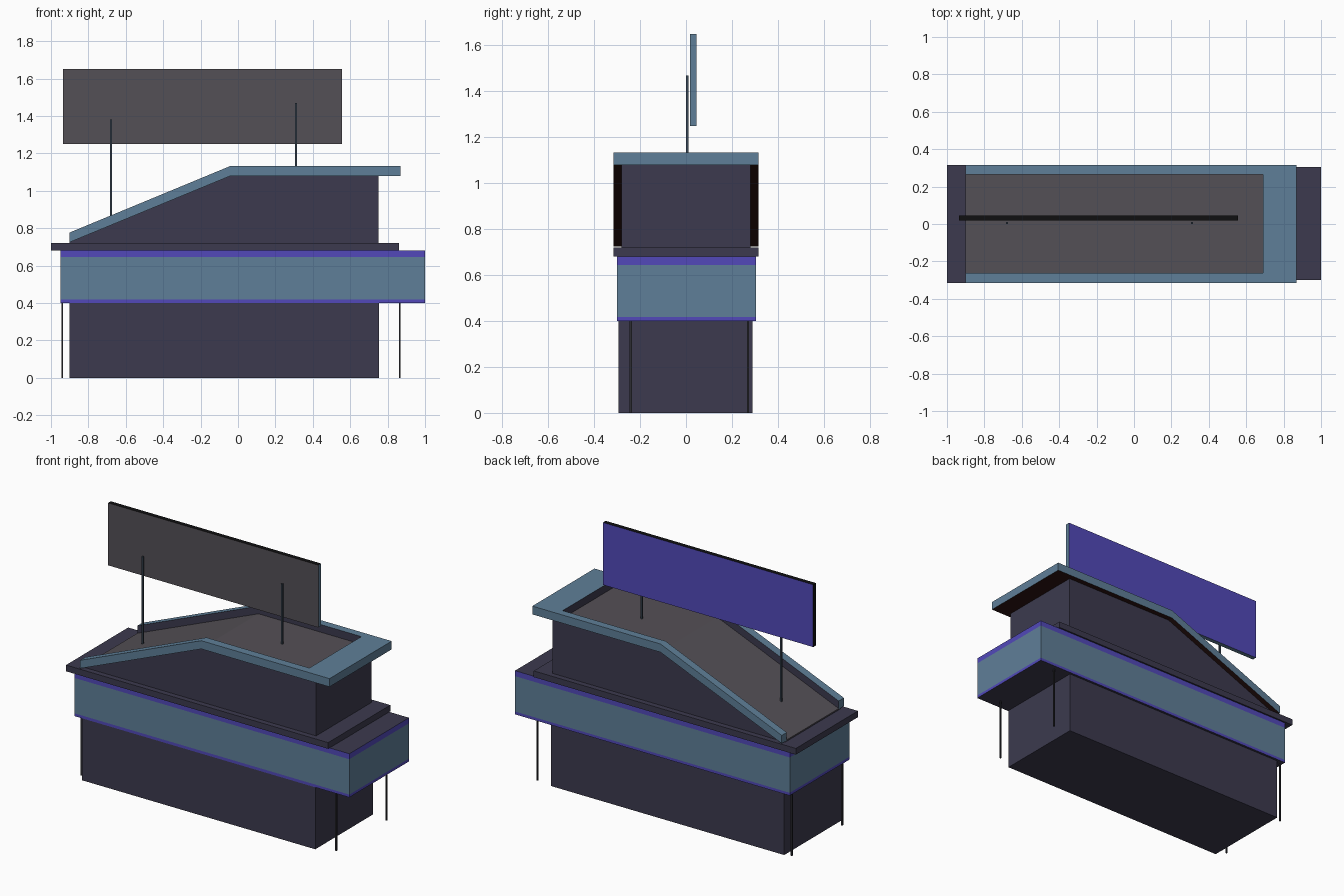
import bpy, bmesh
from mathutils import Vector

if "Cube" in bpy.data.objects:
    bpy.data.objects.remove(bpy.data.objects["Cube"])


def srgb(r, g, b):
    def lin(v):
        v /= 255
        return v / 12.92 if v <= 0.04045 else ((v + 0.055) / 1.055) ** 2.4
    return (lin(r), lin(g), lin(b), 1)


COLOURS = {
    "navy": srgb(60, 58, 78),
    "steel_blue": srgb(95, 127, 152),
    "violet": srgb(82, 73, 186),
    "warm_grey": srgb(84, 80, 86),
    "dark_brown": srgb(44, 19, 18),
    "black": srgb(16, 16, 17),
    "pole_slate": srgb(58, 72, 86),
    "post_charcoal": srgb(44, 44, 50),
}
NAMES = list(COLOURS)
MATS = []
for n, c in COLOURS.items():
    m = bpy.data.materials.new(n)
    m.diffuse_color = c
    m.use_nodes = True
    m.node_tree.nodes["Principled BSDF"].inputs["Base Color"].default_value = m.diffuse_color
    MATS.append(m)


def prism(name, profile, y0, y1, paint, cuts=()):
    """Extrude an (x, z) profile along y; paint is a colour or a rule(normal, centre)."""
    bm = bmesh.new()
    face = bm.faces.new([bm.verts.new((x, y0, z)) for x, z in profile])
    ext = bmesh.ops.extrude_face_region(bm, geom=[face])["geom"]
    moved = [v for v in ext if isinstance(v, bmesh.types.BMVert)]
    bmesh.ops.translate(bm, verts=moved, vec=(0, y1 - y0, 0))
    for z in cuts:
        geom = bm.verts[:] + bm.edges[:] + bm.faces[:]
        bmesh.ops.bisect_plane(bm, geom=geom, plane_co=(0, 0, z), plane_no=(0, 0, 1))
    bmesh.ops.recalc_face_normals(bm, faces=bm.faces[:])
    bm.normal_update()
    me = bpy.data.meshes.new(name)
    used = []
    for f in bm.faces:
        col = paint if isinstance(paint, str) else paint(f.normal, f.calc_center_median())
        if col not in used:
            used.append(col)
        f.material_index = used.index(col)
    bm.to_mesh(me)
    bm.free()
    for col in used:
        me.materials.append(MATS[NAMES.index(col)])
    ob = bpy.data.objects.new(name, me)
    bpy.context.collection.objects.link(ob)
    return ob


def box(name, x0, x1, y0, y1, z0, z1, paint, cuts=()):
    return prism(name, [(x0, z0), (x1, z0), (x1, z1), (x0, z1)], y0, y1, paint, cuts)


# Ground floor block
box("lower_body", -0.9, 0.755, -0.295, 0.29, 0, 0.4, "navy")

# Corner support posts
for i, (x, y) in enumerate((x, y) for x in (-0.94, 0.865) for y in (-0.24, 0.27)):
    box(f"support_post_{i + 1}", x - 0.005, x + 0.005, y - 0.005, y + 0.005, 0, 0.4,
        "post_charcoal")


# Wide fascia band with a thin stripe along its top and bottom edges
def band_paint(n, c):
    if abs(n.z) > 0.9:
        return "navy"
    return "steel_blue" if 0.418 < c.z < 0.645 else "violet"


box("fascia_band", -0.95, 1.0, -0.3, 0.305, 0.4, 0.68, band_paint, (0.418, 0.645))

# Ledge slab above the band
box("ledge_slab", -1.0, 0.86, -0.315, 0.315, 0.68, 0.72, "navy")

# Upper body with a sloping front end
prism("upper_body", [(-0.9, 0.72), (0.75, 0.72), (0.75, 1.08), (-0.04, 1.08), (-0.9, 0.725)],
      -0.28, 0.28, "navy")

# Roof deck sunk between the rails
prism("roof_deck", [(-0.9, 0.724), (-0.04, 1.079), (0.69, 1.079), (0.69, 1.084),
                    (-0.04, 1.084), (-0.9, 0.729)], -0.262, 0.265, "warm_grey")

# Roof rails and rear bar: brown beneath, dark on the inside
RAIL = [(-0.9, 0.725), (-0.04, 1.08), (0.87, 1.08), (0.87, 1.133), (-0.04, 1.133), (-0.9, 0.777)]
for side, y0, y1, inward in (("front", -0.315, -0.262, 1), ("back", 0.265, 0.315, -1)):
    def rail_paint(n, c):
        if n.z < -0.5:
            return "dark_brown"
        return "navy" if n.y * inward > 0.9 else "steel_blue"
    prism(f"roof_rail_{side}", RAIL, y0, y1, rail_paint)


def bar_paint(n, c):
    if n.z < -0.5:
        return "dark_brown"
    return "navy" if n.x < -0.9 else "steel_blue"


box("roof_rear_bar", 0.69, 0.87, -0.262, 0.265, 1.08, 1.133, bar_paint)

# Sign poles
box("sign_pole_left", -0.685, -0.675, 0, 0.01, 0.81, 1.38, "pole_slate")
box("sign_pole_right", 0.305, 0.315, 0, 0.01, 1.08, 1.47, "pole_slate")


# Blank sign board, coloured per side
def sign_paint(n, c):
    if n.y < -0.9:
        return "warm_grey"
    if n.y > 0.9:
        return "violet"
    return "black" if n.z > 0.9 or n.x < -0.9 else "steel_blue"


box("sign_board", -0.935, 0.557, 0.018, 0.046, 1.25, 1.65, sign_paint)
